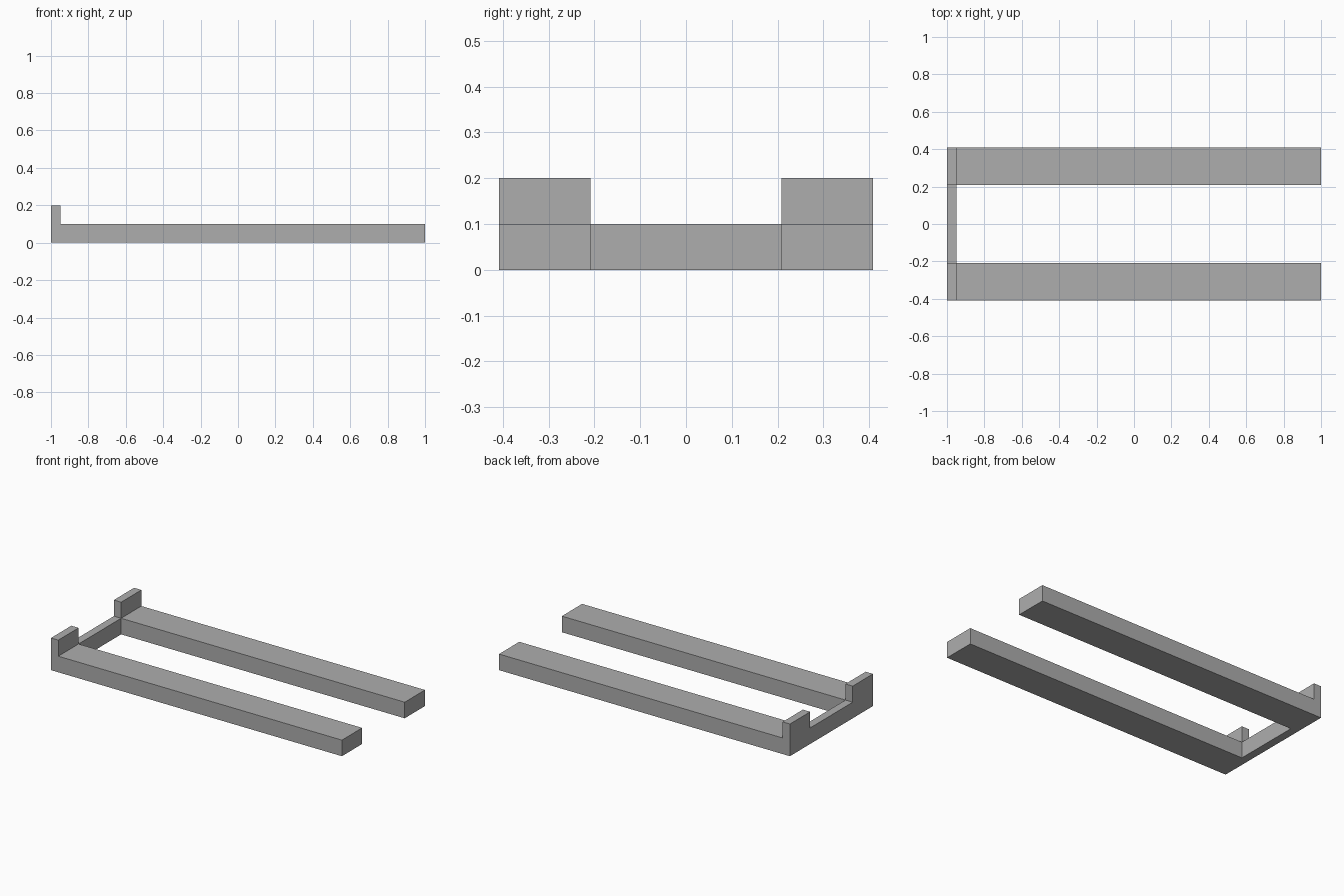
import bpy
import bmesh

cube = bpy.data.objects.get("Cube")
if cube:
    bpy.data.objects.remove(cube, do_unlink=True)

HALF_LENGTH, HALF_WIDTH, HALF_GAP = 1.0, 0.408, 0.209
RAIL_TOP, STOP_TOP, STOP_THICK = 0.1, 0.2, 0.05
INNER_X = -HALF_LENGTH + STOP_THICK

grey = bpy.data.materials.new("plain grey")
grey.use_nodes = True
colour = (0.42, 0.42, 0.42, 1)
grey.diffuse_color = colour
grey.node_tree.nodes["Principled BSDF"].inputs["Base Color"].default_value = colour


def extrude_profile(name, points, half_width):
    """Extrude an x-z outline symmetrically along y."""
    bm = bmesh.new()
    face = bm.faces.new([bm.verts.new((x, -half_width, z)) for x, z in points])
    extruded = bmesh.ops.extrude_face_region(bm, geom=[face])["geom"]
    verts = [v for v in extruded if isinstance(v, bmesh.types.BMVert)]
    bmesh.ops.translate(bm, verts=verts, vec=(0, 2 * half_width, 0))
    bmesh.ops.recalc_face_normals(bm, faces=bm.faces)
    mesh = bpy.data.meshes.new(name)
    bm.to_mesh(mesh)
    bm.free()
    mesh.materials.append(grey)
    obj = bpy.data.objects.new(name, mesh)
    bpy.context.collection.objects.link(obj)
    return obj


# Rails with raised end stops: an L-shaped side outline
frame = extrude_profile("forked_frame", [
    (-HALF_LENGTH, 0), (HALF_LENGTH, 0), (HALF_LENGTH, RAIL_TOP),
    (INNER_X, RAIL_TOP), (INNER_X, STOP_TOP), (-HALF_LENGTH, STOP_TOP),
], HALF_WIDTH)

# Central opening, leaving only the low crossbar between the rails
far = HALF_LENGTH + 0.5
opening = extrude_profile("opening_cutter", [
    (INNER_X, -0.5), (far, -0.5), (far, 0.5),
    (-far, 0.5), (-far, RAIL_TOP), (INNER_X, RAIL_TOP),
], HALF_GAP)
opening.hide_render = True

cut = frame.modifiers.new("opening", "BOOLEAN")
cut.operation = "DIFFERENCE"
cut.solver = "EXACT"
cut.object = opening

# Apply the cut and discard the helper
bpy.context.view_layer.objects.active = frame
bpy.ops.object.modifier_apply(modifier=cut.name)
bpy.data.objects.remove(opening, do_unlink=True)
